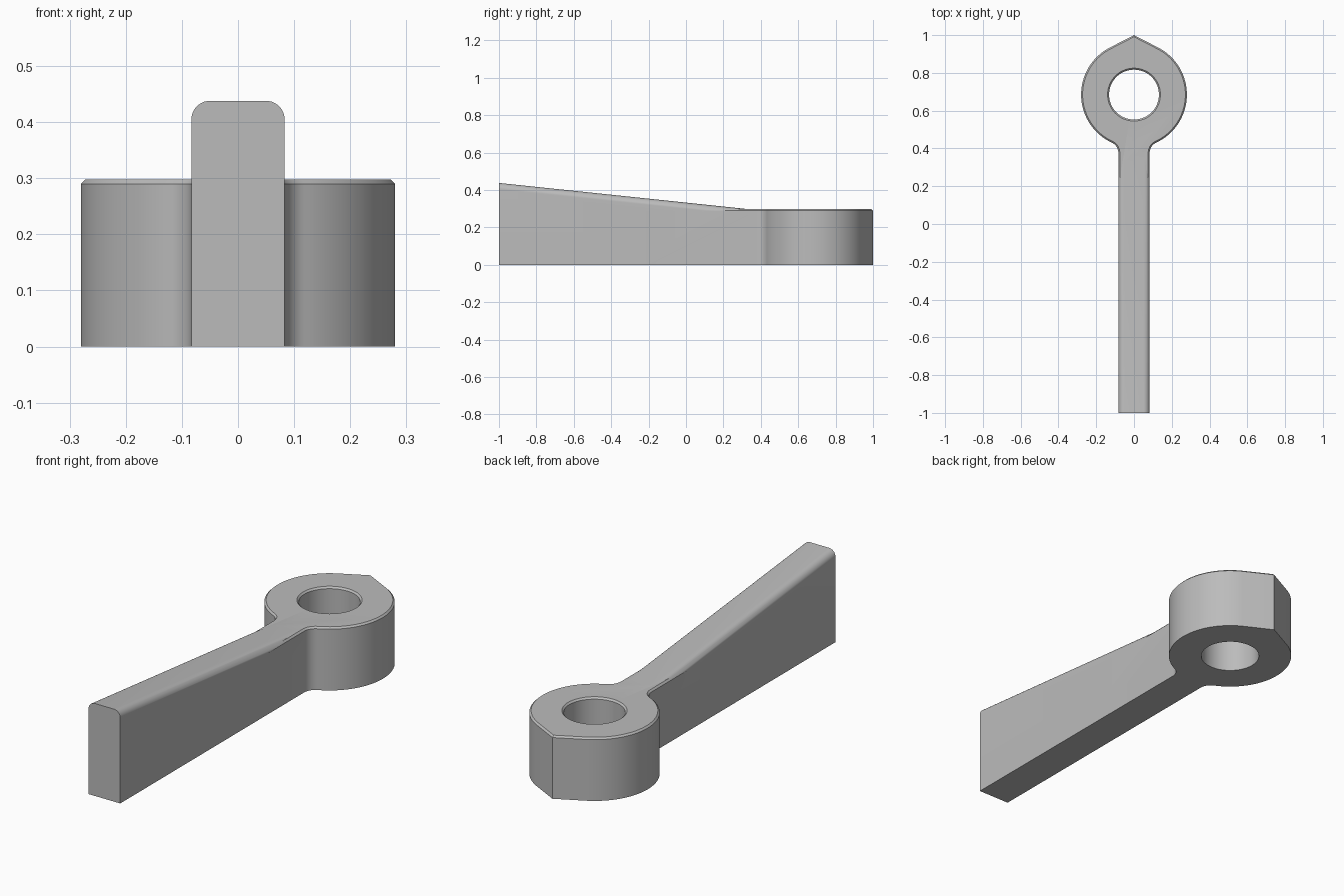
import bpy
import bmesh
from math import sin, cos, pi, acos, atan2, sqrt, radians

cube = bpy.data.objects.get("Cube")
if cube:
    bpy.data.objects.remove(cube, do_unlink=True)

CY, R, HOLE, TIP = 0.685, 0.28, 0.132, 1.0      # ring head
W, NECK = 0.083, 0.06                           # arm half width, neck fillet
TOP, CH, ROUND = 0.298, 0.008, 0.033            # head height, chamfer, arm rounding

steel = bpy.data.materials.new("plain_grey")
steel.use_nodes = True
GREY = (0.5, 0.5, 0.5, 1)
steel.diffuse_color = GREY
steel.node_tree.nodes["Principled BSDF"].inputs["Base Color"].default_value = GREY


def arc(cx, cy, r, a0, a1, n):
    return [(cx + r * cos(a0 + (a1 - a0) * i / n), cy + r * sin(a0 + (a1 - a0) * i / n))
            for i in range(n + 1)]


def finish(bm, name):
    bmesh.ops.recalc_face_normals(bm, faces=bm.faces)
    mesh = bpy.data.meshes.new(name)
    bm.to_mesh(mesh)
    bm.free()
    ob = bpy.data.objects.new(name, mesh)
    bpy.context.collection.objects.link(ob)
    mesh.materials.append(steel)
    return ob


def loft(sections, name):
    """Join equal-length closed sections and cap both ends."""
    bm = bmesh.new()
    rings = [[bm.verts.new(p) for p in s] for s in sections]
    for a, b in zip(rings, rings[1:]):
        for i in range(len(a)):
            j = (i + 1) % len(a)
            bm.faces.new((a[i], a[j], b[j], b[i]))
    bm.faces.new(rings[0])
    bm.faces.new(rings[-1])
    return finish(bm, name)


# Right half of the plan outline: arm side, neck fillet, round head, pointed tip
fx = W + NECK
fy = CY - sqrt((R + NECK) ** 2 - fx ** 2)
meet = atan2(fy - CY, fx)
half = [(W, -0.2)]
half += arc(fx, fy, NECK, pi, meet + pi, 10)
half += arc(0, CY, R, meet, pi / 2 - acos(R / (TIP - CY)), 48)[1:]
outline = half + [(0, TIP)] + [(-x, y) for x, y in reversed(half)]

# Head plate with a chamfered top rim
bm = bmesh.new()
base = bm.faces.new([bm.verts.new((x, y, 0)) for x, y in outline])
up = bmesh.ops.extrude_face_region(bm, geom=[base], use_keep_orig=True)["geom"]
bmesh.ops.translate(bm, vec=(0, 0, TOP), verts=[v for v in up if isinstance(v, bmesh.types.BMVert)])
bmesh.ops.recalc_face_normals(bm, faces=bm.faces)
rim = [e for e in bm.edges if all(v.co.z > TOP / 2 for v in e.verts)]
bmesh.ops.bevel(bm, geom=rim, offset=CH, offset_type='OFFSET', segments=1,
                profile=0.5, affect='EDGES')
handle = finish(bm, "lever_handle")


# Tapered arm with rounded top corners
def arm_section(y, z):
    top = arc(W - ROUND, z - ROUND, ROUND, 0, pi / 2, 10)
    top += [(-x, h) for x, h in reversed(top)]
    return [(x, y, h) for x, h in [(W, 0)] + top + [(-W, 0)]]


arm = loft([arm_section(-1, 0.438), arm_section(0.4, 0.291)], "arm")

# Pin hole with a countersunk top
hole = loft([[(x, y, z) for x, y in arc(0, CY, r, 0, 2 * pi, 72)[:-1]]
             for r, z in ((HOLE, -0.1), (HOLE, TOP - CH), (HOLE + CH + 0.05, TOP + 0.05))],
            "hole_cutter")

# Merge the parts into one solid
bpy.context.view_layer.objects.active = handle
handle.select_set(True)
for other, op in ((arm, 'UNION'), (hole, 'DIFFERENCE')):
    mod = handle.modifiers.new(other.name, 'BOOLEAN')
    mod.object, mod.operation, mod.solver = other, op, 'EXACT'
    bpy.ops.object.modifier_apply(modifier=mod.name)
    bpy.data.objects.remove(other, do_unlink=True)

bpy.ops.object.shade_smooth_by_angle(angle=radians(30))
